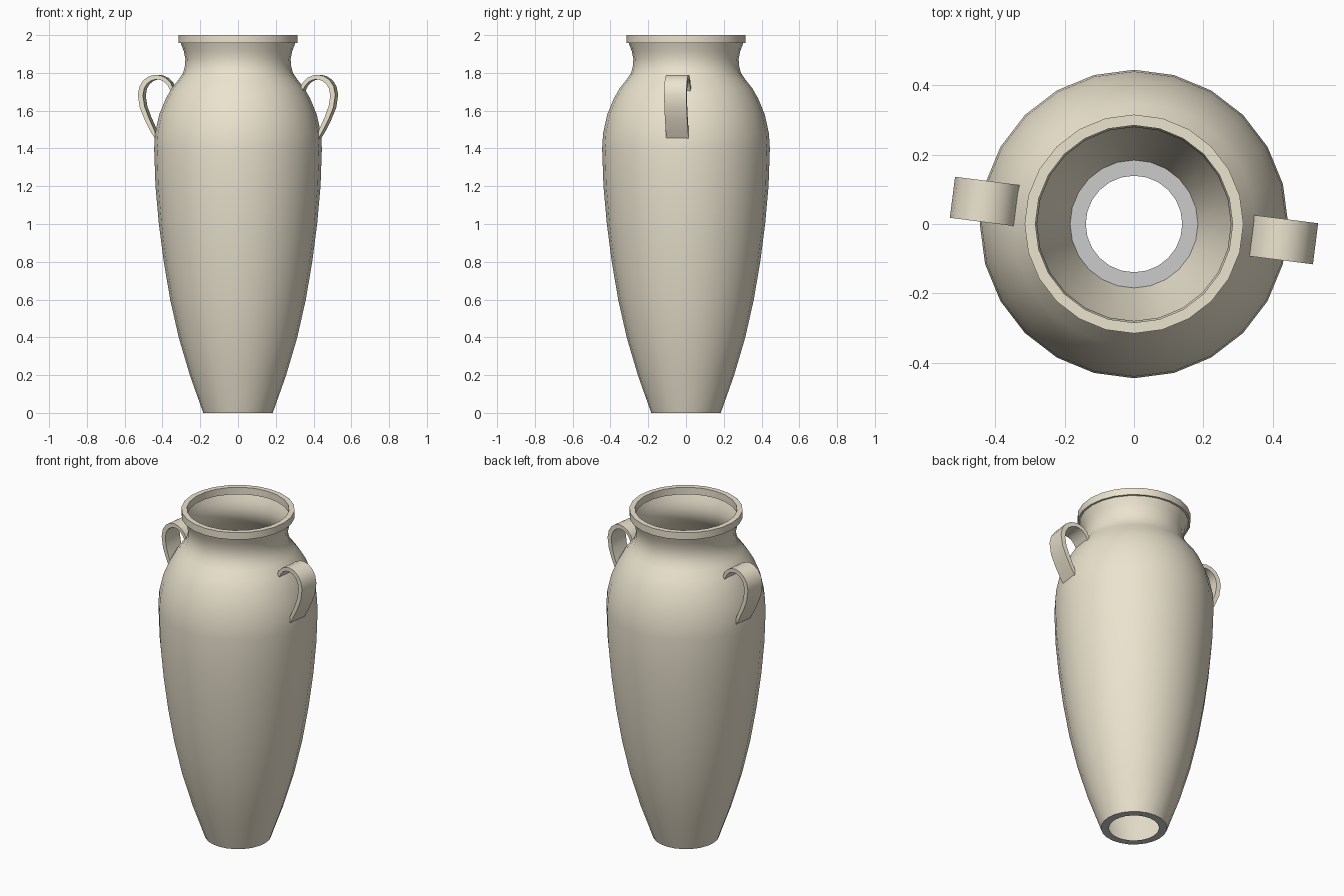
import bpy, bmesh, math
from mathutils import Matrix

if "Cube" in bpy.data.objects:
    bpy.data.objects.remove(bpy.data.objects["Cube"])

SIDES = 24

clay = bpy.data.materials.new("clay")
clay.diffuse_color = (0.83, 0.77, 0.62, 1)
clay.use_nodes = True
clay.node_tree.nodes["Principled BSDF"].inputs["Base Color"].default_value = clay.diffuse_color


def finish(name, bm, mat=None, recalc=False):
    if recalc:
        bmesh.ops.recalc_face_normals(bm, faces=bm.faces)
    me = bpy.data.meshes.new(name)
    bm.to_mesh(me)
    bm.free()
    ob = bpy.data.objects.new(name, me)
    bpy.context.collection.objects.link(ob)
    if mat:
        me.materials.append(mat)
    bpy.ops.object.select_all(action='DESELECT')
    ob.select_set(True)
    bpy.context.view_layer.objects.active = ob
    bpy.ops.object.shade_smooth_by_angle(angle=math.radians(40))
    return ob


def lathe(name, profile, mat=None):
    """Revolve (radius, z) points; going upward gives outward normals."""
    bm = bmesh.new()
    rings = []
    for r, z in profile:
        rings.append([bm.verts.new((r * math.cos(2 * math.pi * i / SIDES),
                                    r * math.sin(2 * math.pi * i / SIDES), z))
                      for i in range(SIDES)])
    for a, b in zip(rings, rings[1:]):
        for i in range(SIDES):
            j = (i + 1) % SIDES
            bm.faces.new((a[i], a[j], b[j], b[i]))
    return finish(name, bm, mat)


# Thin-walled body with flared neck and square rim
lathe("vase_body", [
    (.184, 0), (.255, .2), (.314, .4), (.359, .6), (.393, .8), (.419, 1.0),
    (.437, 1.2), (.444, 1.4), (.439, 1.48), (.417, 1.58), (.382, 1.665),
    (.350, 1.72), (.314, 1.765), (.291, 1.80), (.280, 1.84), (.279, 1.875),
    (.287, 1.915), (.303, 1.957), (.315, 1.957), (.315, 2.0), (.284, 2.0),
    (.284, 1.957), (.303, 1.957)], clay)

# Flat foot ring, open in the middle
lathe("foot_ring", [(.139, 0), (.184, 0)]).data.flip_normals()

# Strap handle outlines: (outward, z) from shoulder round to belly
OUTER = [(.338, 1.715), (.352, 1.748), (.377, 1.773), (.405, 1.786),
         (.434, 1.790), (.466, 1.783), (.496, 1.763), (.518, 1.730),
         (.527, 1.685), (.517, 1.617), (.491, 1.553), (.460, 1.492),
         (.436, 1.452)]
INNER = [(.350, 1.700), (.366, 1.731), (.385, 1.752), (.408, 1.763),
         (.432, 1.766), (.457, 1.758), (.478, 1.742), (.493, 1.718),
         (.500, 1.680), (.491, 1.622), (.470, 1.566), (.448, 1.517),
         (.436, 1.490)]


def handle(name, turn):
    bm = bmesh.new()
    w = 0.0595
    rows = [[bm.verts.new(p) for p in ((o[0], -w, o[1]), (o[0], w, o[1]),
                                       (i[0], w, i[1]), (i[0], -w, i[1]))]
            for o, i in zip(OUTER, INNER)]
    for a, b in zip(rows, rows[1:]):
        for k in range(4):
            m = (k + 1) % 4
            bm.faces.new((a[k], a[m], b[m], b[k]))
    bm.faces.new(rows[0])
    bm.faces.new(rows[-1][::-1])
    rot = Matrix.Translation((0, .01, 0)) @ Matrix.Rotation(turn, 4, 'Z')
    bmesh.ops.transform(bm, matrix=rot, verts=bm.verts)
    finish(name, bm, clay, True)


# Two handles, half a turn apart and slightly skewed
skew = math.radians(-7.3)
handle("handle_right", skew)
handle("handle_left", skew + math.pi)
